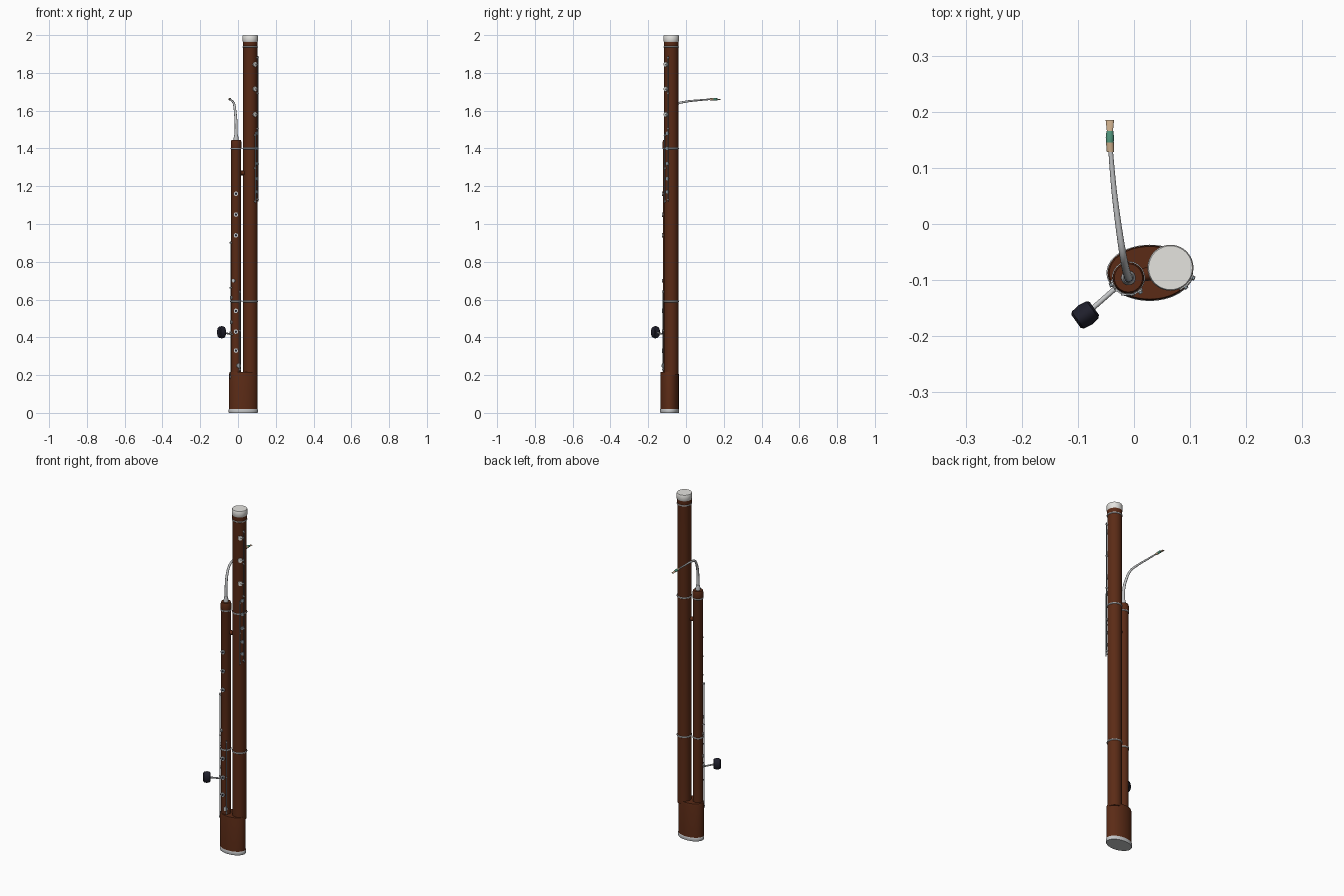
import bpy, bmesh, math
from mathutils import Vector

if "Cube" in bpy.data.objects:
    bpy.data.objects.remove(bpy.data.objects["Cube"])


def material(name, rgb):
    m = bpy.data.materials.new(name)
    m.diffuse_color = (*rgb, 1)
    m.use_nodes = True
    m.node_tree.nodes["Principled BSDF"].inputs["Base Color"].default_value = m.diffuse_color
    return m


WOOD = material("red brown wood", (0.105, 0.024, 0.008))
SILVER = material("silver", (0.55, 0.56, 0.57))
STEEL = material("blue grey steel", (0.26, 0.32, 0.36))
IVORY = material("ivory white", (0.78, 0.77, 0.74))
BLACK = material("black", (0.014, 0.014, 0.025))
CANE = material("cane tan", (0.60, 0.42, 0.26))
GREEN = material("green thread", (0.08, 0.30, 0.20))

BASS, BASS_R = Vector((0.065, -0.078, 0)), 0.0375
WING, WING_R = Vector((-0.010, -0.096, 0)), 0.0265


def finish(bm, name, mat):
    bmesh.ops.recalc_face_normals(bm, faces=bm.faces)
    me = bpy.data.meshes.new(name)
    bm.to_mesh(me)
    bm.free()
    me.materials.append(mat)
    ob = bpy.data.objects.new(name, me)
    bpy.context.collection.objects.link(ob)
    bpy.ops.object.select_all(action='DESELECT')
    ob.select_set(True)
    bpy.context.view_layer.objects.active = ob
    bpy.ops.object.shade_smooth_by_angle(angle=math.radians(35))
    return ob


def loft(name, rings, mat, n=32):
    """Skin of ellipses: each ring is (centre, side radius, other radius, axis)."""
    bm = bmesh.new()
    rows = []
    for c, ra, rb, axis in rings:
        axis = Vector(axis).normalized()
        side = axis.orthogonal() if abs(axis.z) < 0.01 else Vector((1, 0, 0))
        if abs(axis.z) <= 0.8:
            side = axis.cross(Vector((0, 0, 1)))
        side = (side - axis * side.dot(axis)).normalized()
        other = axis.cross(side)
        rows.append([bm.verts.new(Vector(c) + side * ra * math.cos(t) + other * rb * math.sin(t))
                     for t in (2 * math.pi * i / n for i in range(n))])
    for a, b in zip(rows, rows[1:]):
        for i in range(n):
            bm.faces.new((a[i], a[(i + 1) % n], b[(i + 1) % n], b[i]))
    bm.faces.new(rows[0])
    bm.faces.new(rows[-1])
    return finish(bm, name, mat)


def turned(name, centre, profile, mat, n=40, flat=1):
    """Upright turned part from (radius, height) pairs."""
    return loft(name, [(centre + Vector((0, 0, z)), r, r * flat, (0, 0, 1)) for r, z in profile], mat, n)


def rod(name, a, b, r, mat, n=12):
    d = Vector(b) - Vector(a)
    return loft(name, [(a, r, r, d), (b, r, r, d)], mat, n)


def spot(centre, radius, deg, z):
    a = math.radians(deg)
    return centre + Vector((math.cos(a) * radius, math.sin(a) * radius, z))


def band(name, centre, r, z, h=0.009):
    turned(name, centre, [(r, z - h / 2), (r + 0.003, z - h / 4), (r + 0.003, z + h / 4), (r, z + h / 2)], SILVER)


def key(name, centre, R, deg, z, r, mat=SILVER, hole=None):
    rod(name, spot(centre, R - 0.003, deg, z), spot(centre, R + 0.005, deg, z), r, mat, 20)
    if hole:
        rod(name + "_hole", spot(centre, R, deg, z), spot(centre, R + 0.0056, deg, z), r * 0.5, hole, 16)


def key_rod(name, centre, R, deg, z0, z1, posts):
    rod(name, spot(centre, R + 0.007, deg, z0), spot(centre, R + 0.007, deg, z1), 0.0026, STEEL)
    for i in range(posts):
        z = z0 + 0.01 + (z1 - z0 - 0.02) * i / (posts - 1)
        rod(name + "_post", spot(centre, R - 0.004, deg, z), spot(centre, R + 0.010, deg, z), 0.004, SILVER)


# Boot with metal cap
boot = Vector((0.028, -0.087, 0))
turned("boot", boot, [(0.075, 0.015), (0.075, 0.205), (0.072, 0.217)], WOOD, 56, 0.65)
turned("boot_cap", boot, [(0.075, 0), (0.077, 0.003), (0.077, 0.018), (0.075, 0.021)], SILVER, 56, 0.65)

# Long bass tube and bell
turned("bass_tube", BASS, [(BASS_R, 0.2), (BASS_R, 1.935), (0.039, 1.945), (0.039, 1.97)], WOOD)
turned("bell_rim", BASS, [(0.038, 1.963), (0.041, 1.968), (0.041, 1.996), (0.039, 2.0)], IVORY)
band("bell_band", BASS, BASS_R, 1.938)

# Wing tube with collar
turned("wing_tube", WING, [(WING_R, 0.2), (WING_R, 1.40), (0.028, 1.405), (0.028, 1.435), (0.025, 1.445)], WOOD)
for z in (0.59, 1.40):
    band("bass_band", BASS, BASS_R, z)
    band("wing_band", WING, WING_R, z)
rod("tube_lock", WING + Vector((0.022, 0.005, 1.27)), BASS + Vector((-0.032, -0.01, 1.27)), 0.012, WOOD)

# Curved crook, smoothed through a few path points
pts = [Vector(p) for p in [(-0.010, -0.096, 1.46), (-0.010, -0.095, 1.53), (-0.014, -0.083, 1.585),
                           (-0.020, -0.053, 1.632), (-0.028, 0.0, 1.648), (-0.036, 0.065, 1.655),
                           (-0.042, 0.135, 1.661)]]
path = []
for i in range(len(pts) - 1):
    p0, p1, p2, p3 = pts[max(i - 1, 0)], pts[i], pts[i + 1], pts[min(i + 2, len(pts) - 1)]
    for k in range(6):
        t = k / 6
        path.append(0.5 * (2 * p1 + (p2 - p0) * t + (2 * p0 - 5 * p1 + 4 * p2 - p3) * t * t
                           + (3 * p1 - p0 - 3 * p2 + p3) * t ** 3))
path.append(pts[-1])
curve = bpy.data.curves.new("crook", 'CURVE')
curve.dimensions = '3D'
curve.bevel_depth = 1.0
curve.bevel_resolution = 4
curve.use_fill_caps = True
spline = curve.splines.new('POLY')
spline.points.add(len(path) - 1)
for i, p in enumerate(path):
    spline.points[i].co = (*p, 1)
    spline.points[i].radius = 0.0085 - 0.0045 * i / (len(path) - 1)
spline.use_smooth = True
curve.materials.append(SILVER)
bpy.context.collection.objects.link(bpy.data.objects.new("crook", curve))
turned("crook_socket", WING, [(0.013, 1.44), (0.013, 1.455), (0.009, 1.475)], SILVER, 24)

# Double reed: round cane, thread wrap, flattened blade
Y = (0, 1, 0)
loft("reed_base", [((-0.042, 0.128, 1.66), 0.0065, 0.006, Y), ((-0.043, 0.146, 1.661), 0.007, 0.006, Y)], CANE, 20)
loft("reed_thread", [((-0.043, 0.145, 1.661), 0.0068, 0.0066, Y), ((-0.043, 0.155, 1.661), 0.0074, 0.007, Y),
                     ((-0.043, 0.166, 1.66), 0.006, 0.005, Y)], GREEN, 20)
loft("reed_blade", [((-0.043, 0.164, 1.66), 0.0052, 0.004, Y), ((-0.043, 0.185, 1.658), 0.0075, 0.0015, Y)], CANE, 20)

# Hand rest on its rod
rest = Vector((-0.087, -0.162, 0.427))
out = Vector((-0.81, -0.58, 0.0)).normalized()
rod("hand_rest_rod", WING + Vector((-0.02, -0.016, 0.415)), rest, 0.0045, SILVER)
loft("hand_rest", [(rest + out * d, r * 0.64, r, out) for d, r in
                   ((-0.020, 0.022), (-0.016, 0.029), (0, 0.033), (0.016, 0.029), (0.020, 0.022))], BLACK, 24)

# Finger rings and cups on the wing side
for z in (1.16, 1.05, 0.94, 0.54, 0.43, 0.33):
    key("finger_ring", WING, WING_R, -92, z, 0.012, SILVER, BLACK)
key("thumb_cup", WING, WING_R, -120, 0.70, 0.010)
key("low_cup", WING, WING_R, -60, 0.25, 0.012)
for z in (0.48, 0.61):
    key("side_cup", WING, WING_R, -155, z, 0.009)
key_rod("wing_side_rod", WING, WING_R, -158, 0.18, 0.91, 4)
key_rod("wing_front_rod", WING, WING_R, -50, 0.22, 0.65, 3)

# Cups, rods and touch pieces on the bass tube
for z in (1.845, 1.715, 1.58):
    key("bass_cup", BASS, BASS_R, -50, z, 0.013, IVORY)
    rod("cup_arm", spot(BASS, BASS_R + 0.005, -50, z), spot(BASS, BASS_R + 0.005, -24, z), 0.003, SILVER)
for z in (1.48, 1.40, 1.32, 1.24, 1.17):
    key("thumb_touch", BASS, BASS_R, -34, z, 0.009, STEEL)
key_rod("bass_rod", BASS, BASS_R, -24, 1.12, 1.89, 5)
key_rod("bass_short_rod", BASS, BASS_R, -52, 1.11, 1.48, 3)
